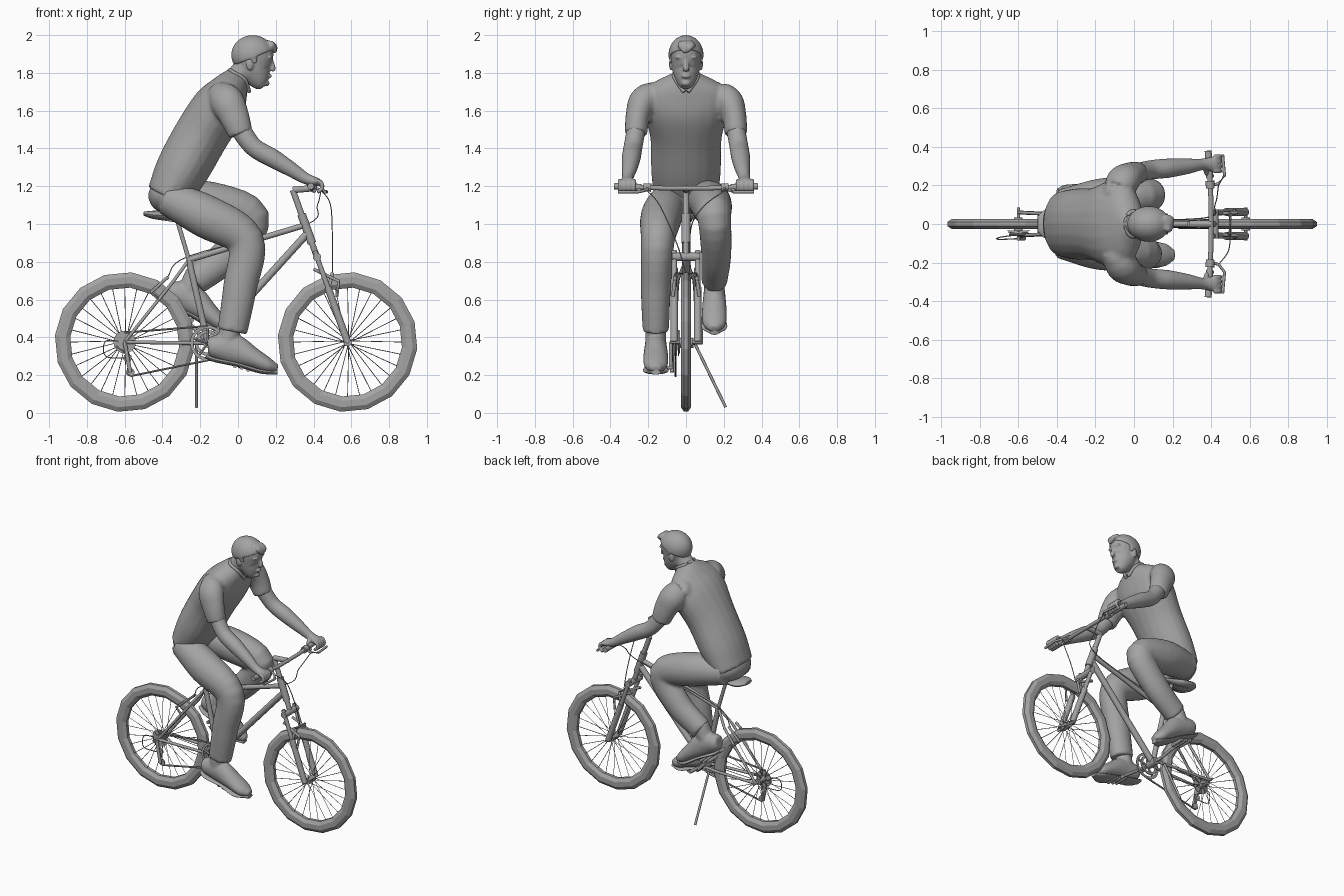
import bpy, bmesh, math
from mathutils import Vector, Matrix

cube = bpy.data.objects.get("Cube")
if cube:
    bpy.data.objects.remove(cube)

grey = bpy.data.materials.new("matte_grey")
grey.use_nodes = True
colour = (.37, .37, .37, 1)
grey.diffuse_color = colour
grey.node_tree.nodes["Principled BSDF"].inputs["Base Color"].default_value = colour


def at(x, z, y=0):
    """A point; most parts lie in the middle plane, so y comes last."""
    return Vector((x, y, z))


def polar(centre, radius, angle, y=0):
    return centre + at(radius * math.sin(angle), radius * math.cos(angle), y)


def finish(name, bm, smooth=True, voxel=0, relax=3):
    """Turn a bmesh into an object; a voxel size melts its pieces into one skin."""
    bmesh.ops.recalc_face_normals(bm, faces=bm.faces[:])
    mesh = bpy.data.meshes.new(name)
    bm.to_mesh(mesh)
    bm.free()
    mesh.materials.append(grey)
    if smooth:
        mesh.polygons.foreach_set("use_smooth", [True] * len(mesh.polygons))
        mesh.set_sharp_from_angle(angle=math.radians(40))
    part = bpy.data.objects.new(name, mesh)
    bpy.context.scene.collection.objects.link(part)
    if voxel:
        melt = part.modifiers.new("melt", 'REMESH')
        melt.mode, melt.voxel_size, melt.use_smooth_shade = 'VOXEL', voxel, True
        soften = part.modifiers.new("soften", 'SMOOTH')
        soften.iterations = relax


def spline(values, steps):
    """Smooth run through the given vectors."""
    padded = [2 * values[0] - values[1], *values, 2 * values[-1] - values[-2]]
    run = []
    for a, b, c, d in zip(padded, padded[1:], padded[2:], padded[3:]):
        for k in range(steps):
            t = k / steps
            run.append(b + (c - a) * (t / 2) + (2 * a - 5 * b + 4 * c - d) * (t * t / 2)
                       + (3 * b - a - 3 * c + d) * (t ** 3 / 2))
    return run + [values[-1]]


def loft(bm, points, depths, widths=None, sides=20, steps=5):
    """Closed skin of ellipses along a path."""
    sections = [Vector((*p, w, d)) for p, w, d in zip(points, widths or depths, depths)]
    path = spline(sections, steps)
    centres = [Vector(s[:3]) for s in path]
    rings = []
    for i, section in enumerate(path):
        ahead = (centres[min(i + 1, len(path) - 1)] - centres[max(i - 1, 0)]).normalized()
        reference = Vector((0, 1, 0)) if abs(ahead.y) < .9 else Vector((1, 0, 0))
        across = (reference - ahead * reference.dot(ahead)).normalized() * section[3]
        up = ahead.cross(across).normalized() * section[4]
        turns = [math.tau * k / sides for k in range(sides)]
        rings.append([bm.verts.new(centres[i] + across * math.cos(a) + up * math.sin(a)) for a in turns])
    for near, far in zip(rings, rings[1:]):
        for k in range(sides):
            bm.faces.new((near[k - 1], near[k], far[k], far[k - 1]))
    bm.faces.new(rings[0])
    bm.faces.new(rings[-1])


def rods(name, radius, *paths, sides=10, steps=1):
    bm = bmesh.new()
    for path in paths:
        loft(bm, path, [radius] * len(path), sides=sides, steps=steps)
    finish(name, bm)


def mirrored(path):
    return [Vector((p.x, -p.y, p.z)) for p in path]


def pair(name, radius, *path, sides=10):
    rods(name, radius, path, mirrored(path), sides=sides)


def across(name, radius, centre, reach):
    rods(name, radius, [centre - at(0, 0, reach), centre + at(0, 0, reach)], sides=16)


def ball(bm, centre, length, width, height):
    shape = Matrix.Translation(centre) @ Matrix.Diagonal((length, width, height, 1))
    bmesh.ops.create_uvsphere(bm, u_segments=28, v_segments=18, radius=1, matrix=shape)


def ring(bm, centre, radius, thick, wide, count, corners):
    """Faceted hoop about a sideways axle."""
    profile = [math.tau * (j + .5) / corners for j in range(corners)]
    rows = []
    for k in range(count):
        turn = math.tau * (k + .25) / count
        rows.append([bm.verts.new(polar(centre, radius + thick * math.cos(a), turn, wide * math.sin(a))) for a in profile])
    for k in range(count):
        for j in range(corners):
            bm.faces.new((rows[k - 1][j - 1], rows[k - 1][j], rows[k][j], rows[k][j - 1]))


rear_axle, front_axle, crank = at(-.6, .375), at(.58, .375), at(-.16, .37)
seat_joint, stem_top = at(-.26, .81), at(.29, 1.18)


def steer(t, y=0, ahead=0):
    """Point along the steering line, from front axle to stem."""
    return front_axle.lerp(stem_top, t) + at(ahead, 0, y)


# ---- wheels ----
for label, axle in (("rear", rear_axle), ("front", front_axle)):
    bm = bmesh.new()
    ring(bm, axle, .33, .044, .029, count=16, corners=8)
    finish(label + "_tyre", bm, smooth=False)
    spokes = []
    for k in range(28):
        angle = math.tau * k / 28
        lean = .3 if k % 4 < 2 else -.3
        flange = .025 if k % 2 else -.025
        spokes.append([polar(axle, .02, angle + lean, flange), polar(axle, .29, angle)])
    rods(label + "_spokes", .002, *spokes, sides=4)
    across(label + "_hub", .022, axle, .035)
    across(label + "_axle", .008, axle, .085)

# ---- frame ----
rods("down_tube", .021, [steer(.72), crank])
rods("top_tube", .016, [steer(.77), seat_joint])
rods("seat_tube", .018, [crank, seat_joint])
rods("seat_post", .012, [seat_joint, at(-.325, 1.03)])
rods("head_tube", .024, [steer(.65), steer(.84)])
across("bottom_bracket", .026, crank, .04)
stay_end = rear_axle + at(0, 0, .06)
pair("seat_stays", .009, seat_joint, at(-.34, .7, .045), stay_end)
pair("chain_stays", .01, crank + at(0, 0, .03), at(-.28, .37, .045), stay_end)
pair("rear_brake", .009, at(-.42, .6, .05), at(-.46, .64, .05), at(-.37, .72, .04))
rods("kickstand", .008, [at(-.22, .36, .05), at(-.22, .03, .21)])

# ---- fork and steering ----
rods("steerer", .017, [steer(.57), steer(1)])
across("fork_crown", .022, steer(.56), .075)
pair("fork_upper_legs", .014, steer(.6, .062), steer(.3, .062))
pair("fork_lower_legs", .02, steer(.36, .062), steer(0, .062))
brace = [steer(.35, .062), steer(.45, .05, .05)]
rods("fork_brace", .01, brace + mirrored(brace)[::-1])
pair("front_brake", .009, steer(.3, .07, .03), steer(.4, .06, .07), steer(.48, .05, -.04))
rods("stem", .018, [stem_top, at(.4, 1.19)])
bar_middle, bar_end = at(.4, 1.19, .12), at(.385, 1.2, .38)
bar = [bar_end, bar_middle]
rods("handlebar", .013, bar + mirrored(bar)[::-1])
pair("grips", .018, bar_middle.lerp(bar_end, .45), bar_end)
pair("lever_clamps", .023, bar_middle.lerp(bar_end, .25), bar_middle.lerp(bar_end, .4))
lever = at(.44, 1.18, .21)
pair("brake_levers", .008, bar_middle.lerp(bar_end, .3), lever, at(.47, 1.17, .25), at(.46, 1.17, .36))
rods("cables", .003,
     [mirrored([lever])[0], at(.49, 1.1, -.14), at(.5, .9, -.05), steer(.45, 0, .05)],
     [lever, at(.42, 1.1, .1), steer(.77, .03), seat_joint + at(0, .02, .02), at(-.38, .71, .03)], sides=6, steps=6)

# ---- drive train ----
chain_line = at(0, 0, -.055)
bm = bmesh.new()
for radius, inward in ((.085, 0), (.06, .015)):
    ring(bm, crank + chain_line + at(0, 0, inward), radius, .012, .004, count=32, corners=4)
for k in range(5):
    hub = crank + chain_line
    loft(bm, [hub, polar(hub, .08, math.tau * k / 5)], [.008, .008], sides=6, steps=1)
finish("chainrings", bm)
for k in range(5):
    across("sprocket", .06 - .007 * k, rear_axle + at(0, 0, -.035 - .006 * k), .002)
upper_pulley, lower_pulley = at(-.585, .29) + chain_line, at(-.57, .215) + chain_line
for pulley in (upper_pulley, lower_pulley):
    across("pulley", .022, pulley, .005)
outward = at(0, 0, -.02)
rods("derailleur", .011, [rear_axle + chain_line + outward, upper_pulley + outward, lower_pulley + outward])
rods("gear_cable", .003, [upper_pulley + outward, at(-.7, .3, -.08), at(-.7, .38, -.07), rear_axle + chain_line],
     sides=6, steps=6)
rods("chain", .006,
     [polar(rear_axle + chain_line, .05, 0), polar(crank + chain_line, .09, 0)],
     [polar(rear_axle + chain_line, .05, -2), polar(upper_pulley, .02, 1), polar(lower_pulley, .02, -2),
      polar(lower_pulley, .02, 3), polar(crank + chain_line, .09, 3)], sides=6)
for label, side, reach in (("right", -1, at(.18, -.13)), ("left", 1, at(-.12, .13))):
    inner, outer = at(0, 0, side * .08), at(0, 0, side * .2)
    pedal = crank + reach
    rods(label + "_crank", .011, [crank, crank + inner, pedal + inner, pedal + outer])
    rods(label + "_pedal", .012, *[[pedal + slide + inner * 1.3, pedal + slide + outer]
                                   for slide in (at(-.035, .01), at(0, 0), at(.035, -.01))])

# ---- saddle ----
bm = bmesh.new()
loft(bm, [at(-.5, 1.055), at(-.46, 1.05), at(-.4, 1.045), at(-.32, 1.04), at(-.21, 1.03)],
     depths=(.01, .02, .025, .02, .01), widths=(.04, .075, .075, .04, .015))
finish("saddle", bm)
pair("saddle_rails", .005, at(-.44, 1.03, .03), at(-.34, 1.015, .025), at(-.24, 1.025, .01))

# ---- trousers ----
bm = bmesh.new()
ball(bm, at(-.36, 1.15), .115, .165, .1)
right_leg = [at(-.38, 1.14, -.09), at(-.17, 1.04, -.13), at(.04, .91, -.15), at(.01, .66, -.16), at(-.03, .43, -.16)]
left_leg = [at(-.38, 1.14, .09), at(-.15, 1.11, .13), at(.07, 1.03, .15), at(-.05, .84, .16), at(-.23, .7, .15)]
for leg in (right_leg, left_leg):
    loft(bm, leg, depths=(.09, .115, .1, .09, .08), widths=(.09, .11, .09, .08, .07))
finish("trousers", bm, voxel=.011, relax=6)

# ---- shoes: one shape, tipped and moved to each ankle ----
for label, leg, tip in (("right", right_leg, 0), ("left", left_leg, .25)):
    place = Matrix.Translation(leg[-1] + at(-.03, -.01)) @ Matrix.Rotation(tip, 4, 'Y')
    bm = bmesh.new()
    loft(bm, [at(-.1, -.07), at(-.07, -.07), at(.03, -.08), at(.14, -.13), at(.22, -.17), at(.27, -.185)],
         depths=(.04, .06, .08, .055, .04, .02), widths=(.04, .055, .06, .066, .06, .025))
    loft(bm, [at(.025, .06), at(0, -.08)], [.056, .056])
    bm.transform(place)
    finish(label + "_shoe", bm, voxel=.008)
    bm = bmesh.new()
    loft(bm, [at(-.11, -.12), at(-.06, -.14), at(.06, -.165), at(.18, -.2), at(.27, -.205)],
         depths=[.012] * 5, widths=(.035, .054, .054, .068, .025))
    for k in range(3):
        knot = at(.07, -.035).lerp(at(.14, -.09), k / 2)
        end = knot + at(0, -.018, .035)
        loft(bm, [end, knot, *mirrored([end])], [.006] * 3, sides=6)
    bm.transform(place)
    finish(label + "_sole_and_laces", bm)

# ---- shirt ----
bm = bmesh.new()
loft(bm, [at(-.38, 1.14), at(-.3, 1.28), at(-.2, 1.46), at(-.1, 1.62), at(-.04, 1.72), at(0, 1.79)],
     depths=(.11, .14, .145, .14, .1, .06), widths=(.17, .185, .19, .23, .2, .07))
sleeve = [at(-.1, 1.68, .13), at(-.06, 1.65, .22), at(-.02, 1.57, .255), at(.015, 1.475, .265)]
for path in (sleeve, mirrored(sleeve)):
    loft(bm, path, depths=(.075, .09, .08, .066), widths=(.075, .08, .065, .06))
finish("shirt", bm, voxel=.011, relax=6)
collar = [at(-.045, 1.815, .01), at(-.02, 1.8, .06), at(.035, 1.765, .055), at(.06, 1.7, .01)]
rods("collar", .011, collar, mirrored(collar), steps=5)

# ---- arms and hands ----
for label, side in (("right", -1), ("left", 1)):
    bm = bmesh.new()
    loft(bm, [at(0, 1.52, .26), at(.08, 1.41, .28), at(.18, 1.35, .29), at(.28, 1.29, .3), at(.36, 1.24, .31), at(.43, 1.22, .31)],
         depths=(.055, .05, .05, .04, .03, .02), widths=(.05, .05, .05, .04, .03, .045))
    grip = at(.415, 1.2)
    for k in range(4):
        knuckle = .275 + .025 * k
        loft(bm, [polar(grip, .032, bend, knuckle) for bend in range(4)], [.012] * 4, sides=8)
    loft(bm, [at(.37, 1.225, .285), at(.38, 1.2, .26), at(.41, 1.17, .245)], [.013] * 3, sides=8)
    bm.transform(Matrix.Diagonal((1, side, 1, 1)))
    finish(label + "_arm_and_hand", bm, voxel=.006)

# ---- head ----
bm = bmesh.new()
loft(bm, [at(-.02, 1.76), at(.02, 1.81), at(.06, 1.88)], [.064, .058, .058])
loft(bm, [at(.137, 1.728), at(.12, 1.75), at(.1, 1.79), at(.086, 1.83), at(.082, 1.92), at(.075, 1.985)],
     depths=(.025, .05, .075, .09, .104, .04), widths=(.026, .047, .065, .074, .08, .03))
loft(bm, [at(.172, 1.875), at(.185, 1.825), at(.178, 1.81)], depths=(.012, .014, .008), widths=(.009, .017, .014))
ball(bm, at(.165, 1.783), .014, .024, .012)
ball(bm, at(.15, 1.745), .018, .024, .016)
for side in (-1, 1):
    ball(bm, at(.062, 1.845, side * .08), .02, .01, .032)
    ball(bm, at(.168, 1.882, side * .033), .014, .026, .008)
finish("head", bm, voxel=.006)

# ---- hair: a cap trimmed along a line sloping down to the nape ----
bm = bmesh.new()
ball(bm, at(.078, 1.895), .114, .093, .105)
bmesh.ops.bisect_plane(bm, geom=bm.verts[:] + bm.edges[:] + bm.faces[:], plane_co=at(.08, 1.88),
                       plane_no=at(-.4, 1), clear_inner=True)
bmesh.ops.holes_fill(bm, edges=[e for e in bm.edges if e.is_boundary])
loft(bm, [at(.15, 1.955, .03), at(.18, 1.945), at(.19, 1.925, -.03)], depths=(.02, .02, .013), widths=(.03, .045, .03))
sideburn = [at(.075, 1.91, .078), at(.088, 1.85, .078)]
for path in (sideburn, mirrored(sideburn)):
    loft(bm, path, depths=(.03, .014), widths=(.012, .008))
finish("hair", bm, voxel=.007)
